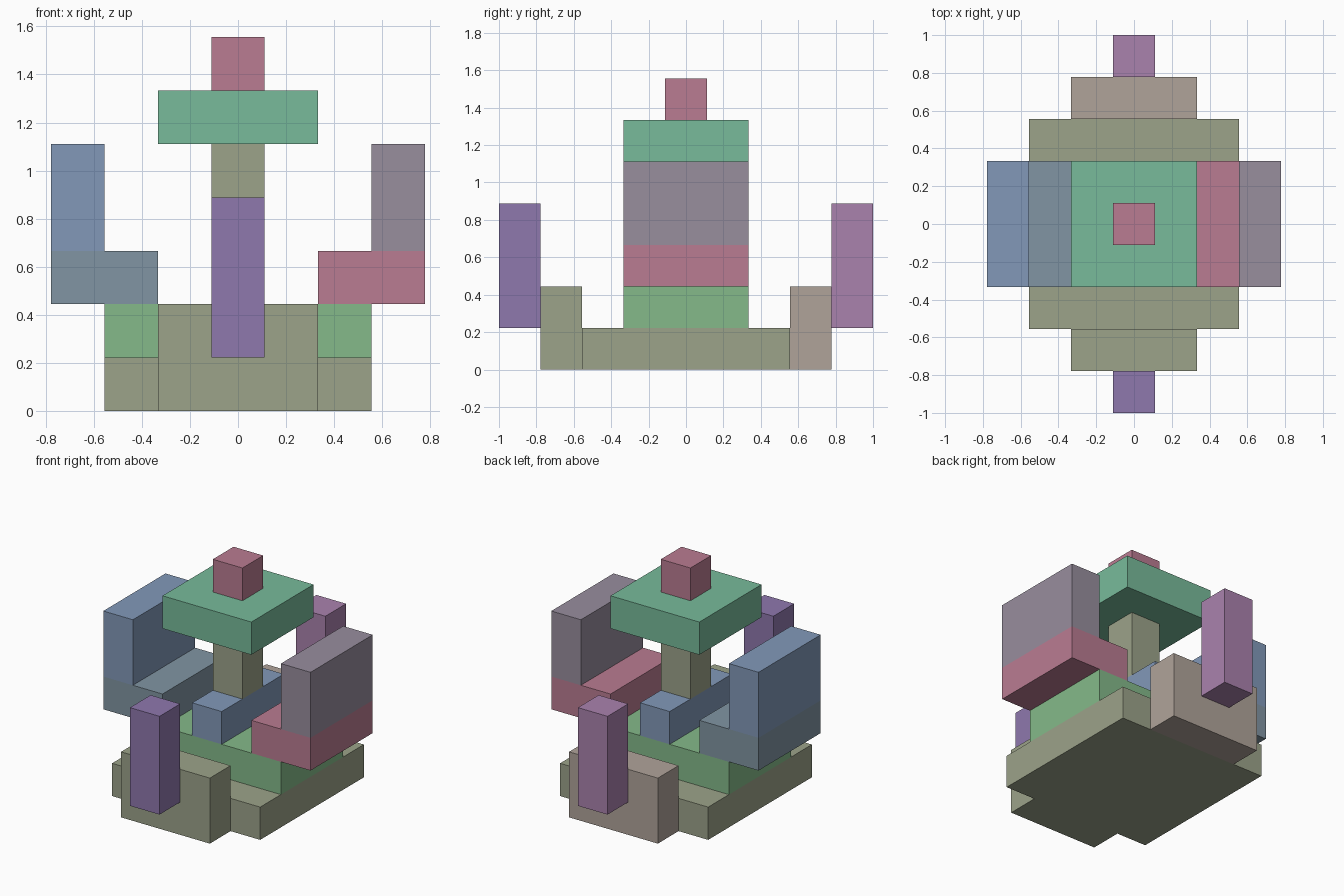
import bpy
from mathutils import Vector

cube = bpy.data.objects.get("Cube")
if cube:
    bpy.data.objects.remove(cube, do_unlink=True)

U = 2 / 9  # one building unit


def linear(c):
    return c / 12.92 if c <= 0.04045 else ((c + 0.055) / 1.055) ** 2.4


def material(name, hex_code):
    rgb = [linear(v / 255) for v in bytes.fromhex(hex_code)]
    mat = bpy.data.materials.new(name)
    mat.use_nodes = True
    mat.diffuse_color = (*rgb, 1)
    bsdf = mat.node_tree.nodes["Principled BSDF"]
    bsdf.inputs["Base Color"].default_value = (*rgb, 1)
    bsdf.inputs["Roughness"].default_value = 0.8
    return mat


olive = material("olive", "9ca38a")
tan = material("tan", "b0a49a")
green = material("leaf green", "85ba8a")
teal = material("sea green", "78bb9b")
blue = material("soft blue", "8299b9")
slate = material("slate", "8195a3")
pink = material("rose pink", "ba7c92")
grey = material("grey violet", "988e9e")
purple = material("purple", "8f78ae")
mauve = material("mauve", "aa82ae")


def block(name, mat, centre, size):
    """Box in building units; centre is x, y and the height of its underside."""
    x, y, z = centre
    bpy.ops.mesh.primitive_cube_add(size=1, location=Vector((x, y, z + size[2] / 2)) * U)
    obj = bpy.context.object
    obj.name = obj.data.name = name
    obj.scale = Vector(size) * U
    bpy.ops.object.transform_apply(location=False, rotation=False, scale=True)
    obj.data.materials.append(mat)


# Base layers
block("base_plate", olive, (0, 0, 0), (5, 5, 1))
block("middle_layer", green, (0, 0, 1), (5, 3, 1))

# Front and back steps, each carrying a post
for end, side, step_mat, post_mat in (("front", -1, olive, purple), ("back", 1, tan, mauve)):
    block(end + "_step", step_mat, (0, 3 * side, 0), (3, 1, 2))
    block(end + "_post", post_mat, (0, 4 * side, 1), (1, 1, 3))

# Side arms with upright walls
for end, side, arm_mat, wall_mat in (("right", -1, slate, blue), ("left", 1, pink, grey)):
    block(end + "_arm", arm_mat, (2.5 * side, 0, 2), (2, 3, 1))
    block(end + "_wall", wall_mat, (3 * side, 0, 3), (1, 3, 2))

# Central tower
block("centre_beam", blue, (0, 0, 2), (1, 3, 1))
block("column", olive, (0, 0, 3), (1, 1, 2))
block("roof_slab", teal, (0, 0, 5), (3, 3, 1))
block("top_cube", pink, (0, 0, 6), (1, 1, 1))
